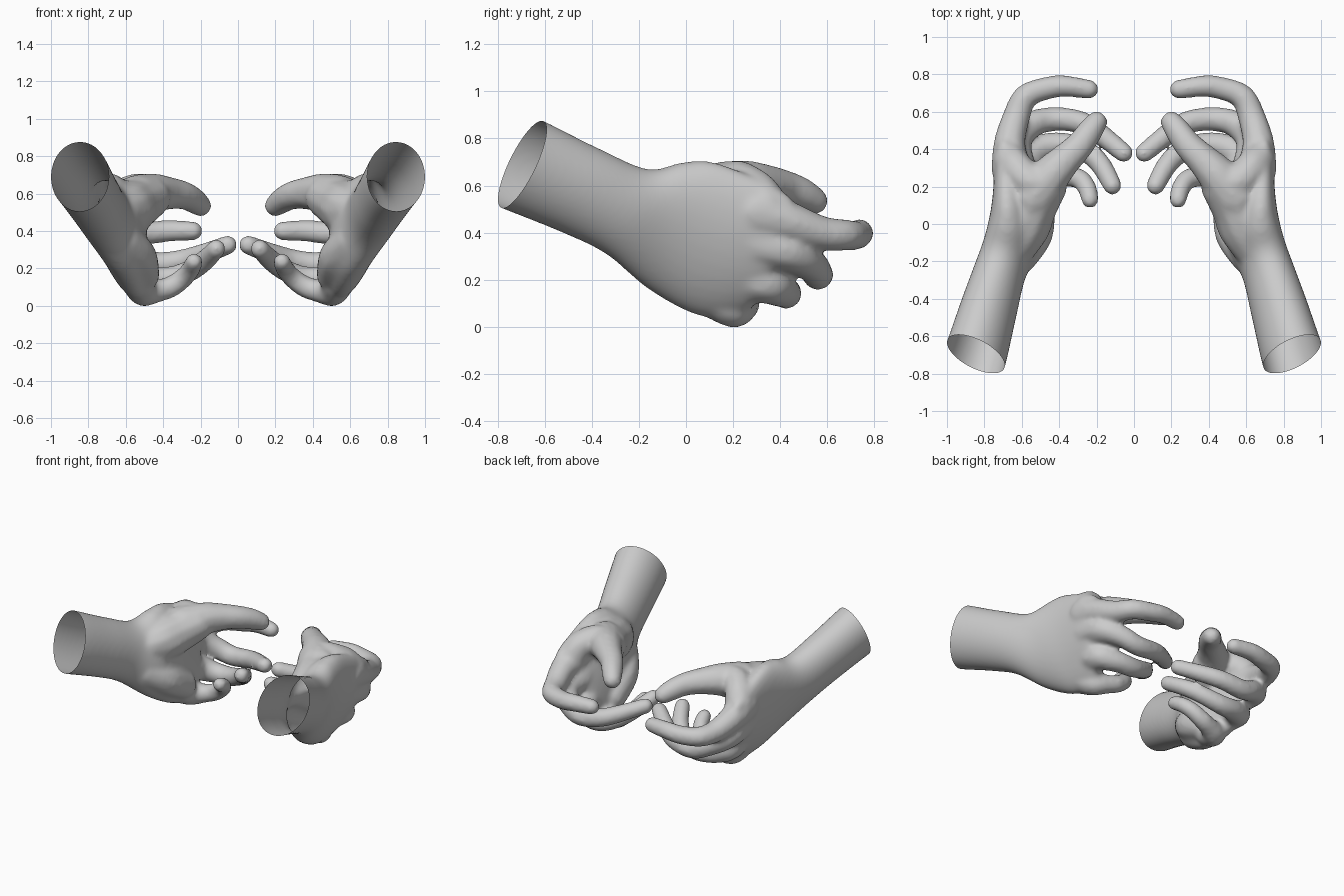
import bpy, bmesh, math
from mathutils import Vector, Matrix

if "Cube" in bpy.data.objects:
    bpy.data.objects.remove(bpy.data.objects["Cube"])


def spline(pts, steps):
    """Catmull-Rom through tuples of any length."""
    p = [pts[0]] + list(pts) + [pts[-1]]
    out = []
    for i in range(1, len(p) - 2):
        for s in range(steps):
            t = s / steps
            out.append([0.5 * (2 * b + (c - a) * t + (2 * a - 5 * b + 4 * c - d) * t * t
                               + (3 * b - a - 3 * c + d) * t ** 3)
                        for a, b, c, d in zip(p[i - 1], p[i], p[i + 1], p[i + 2])])
    out.append(list(pts[-1]))
    return out


def loft(bm, sections, n=32):
    """Elliptical sections: centre, thickness half axis, width half axis."""
    rings = []
    for s in spline(sections, 6):
        c, u, v = Vector(s[:3]), Vector(s[3:6]), Vector(s[6:9])
        rings.append([bm.verts.new(c + u * math.cos(2 * math.pi * k / n) + v * math.sin(2 * math.pi * k / n))
                      for k in range(n)])
    faces = [bm.faces.new(rings[0][::-1]), bm.faces.new(rings[-1])]
    for a, b in zip(rings, rings[1:]):
        for k in range(n):
            j = (k + 1) % n
            faces.append(bm.faces.new((a[k], a[j], b[j], b[k])))
    bmesh.ops.recalc_face_normals(bm, faces=faces)


def chain(bm, joints, grow=.008):
    """Fleshy chain of balls: x, y, z, radius."""
    for x, y, z, r in spline(joints, 7):
        bmesh.ops.create_icosphere(bm, subdivisions=2, radius=r + grow, matrix=Matrix.Translation((x, y, z)))


bm = bmesh.new()

# forearm, wrist and palm
rim = Vector((.845, -.695, .69))
axis = Vector((-.34, .85, -.38)).normalized()
start = rim - axis * .15
loft(bm, [
    (*start, .156, .06, 0, 0, .083, .187),
    (*rim, .156, .06, 0, 0, .083, .187),
    (.775, -.45, .58, .145, .045, 0, 0, .085, .175),
    (.715, -.25, .49, .135, .03, 0, 0, .09, .18),
    (.645, -.08, .43, .135, .02, -.03, .05, .08, .27),
    (.615, .10, .37, .118, .01, -.04, .08, .05, .32),
    (.61, .32, .31, .09, .02, -.03, .09, .10, .26),
    (.61, .38, .31, .06, .02, -.02, .07, .08, .20),
])

# heel of the palm, ball of the thumb, web between thumb and index finger
chain(bm, [(.61, -.17, .34, .10), (.54, -.05, .26, .11), (.515, .10, .17, .10)], 0)
chain(bm, [(.65, -.13, .50, .12), (.60, -.02, .51, .15), (.55, .09, .54, .14), (.47, .20, .58, .115)], 0)
chain(bm, [(.48, .22, .60, .103), (.56, .23, .61, .097), (.63, .30, .57, .095), (.66, .34, .51, .10)], 0)

# thumb
chain(bm, [(.54, .14, .575, .12), (.455, .25, .60, .102), (.37, .34, .602, .082),
           (.29, .42, .59, .07), (.24, .49, .565, .064), (.2, .545, .535, .053)])
# index finger
chain(bm, [(.66, .30, .49, .10), (.665, .43, .45, .08), (.63, .57, .40, .068), (.58, .68, .39, .06),
           (.47, .725, .39, .056), (.37, .737, .40, .052), (.24, .72, .40, .046)])
# middle finger
chain(bm, [(.63, .30, .36, .10), (.635, .44, .32, .082), (.55, .53, .265, .066), (.44, .56, .222, .06),
           (.30, .548, .24, .056), (.20, .495, .27, .053), (.055, .38, .325, .046)])
# ring finger
chain(bm, [(.58, .30, .20, .09), (.57, .36, .18, .08), (.48, .415, .15, .064), (.37, .425, .145, .058),
           (.26, .39, .185, .053), (.18, .32, .24, .051), (.115, .205, .305, .045)])
# little finger
chain(bm, [(.53, .12, .12, .08), (.505, .20, .074, .072), (.43, .24, .08, .056), (.36, .255, .10, .052),
           (.29, .24, .15, .048), (.25, .19, .20, .045), (.235, .13, .235, .041)])

mesh = bpy.data.meshes.new("hands")
bm.to_mesh(mesh)
bm.free()
hands = bpy.data.objects.new("hands", mesh)
bpy.context.collection.objects.link(hands)

# fuse the parts into one smooth skin
m = hands.modifiers.new("fuse", 'REMESH')
m.mode = 'VOXEL'
m.voxel_size = .013
m = hands.modifiers.new("soften", 'SMOOTH')
m.factor = .5
m.iterations = 16
skin = bpy.data.meshes.new_from_object(hands.evaluated_get(bpy.context.evaluated_depsgraph_get()))
hands.modifiers.clear()

# open end of the forearm
bm = bmesh.new()
bm.from_mesh(skin)
bmesh.ops.bisect_plane(bm, geom=bm.verts[:] + bm.edges[:] + bm.faces[:], plane_co=rim,
                       plane_no=axis, clear_inner=True)
for f in bm.faces:
    f.smooth = True
bm.to_mesh(skin)
bm.free()
hands.data = skin

# second hand
m = hands.modifiers.new("other_hand", 'MIRROR')
m.use_mirror_merge = False
